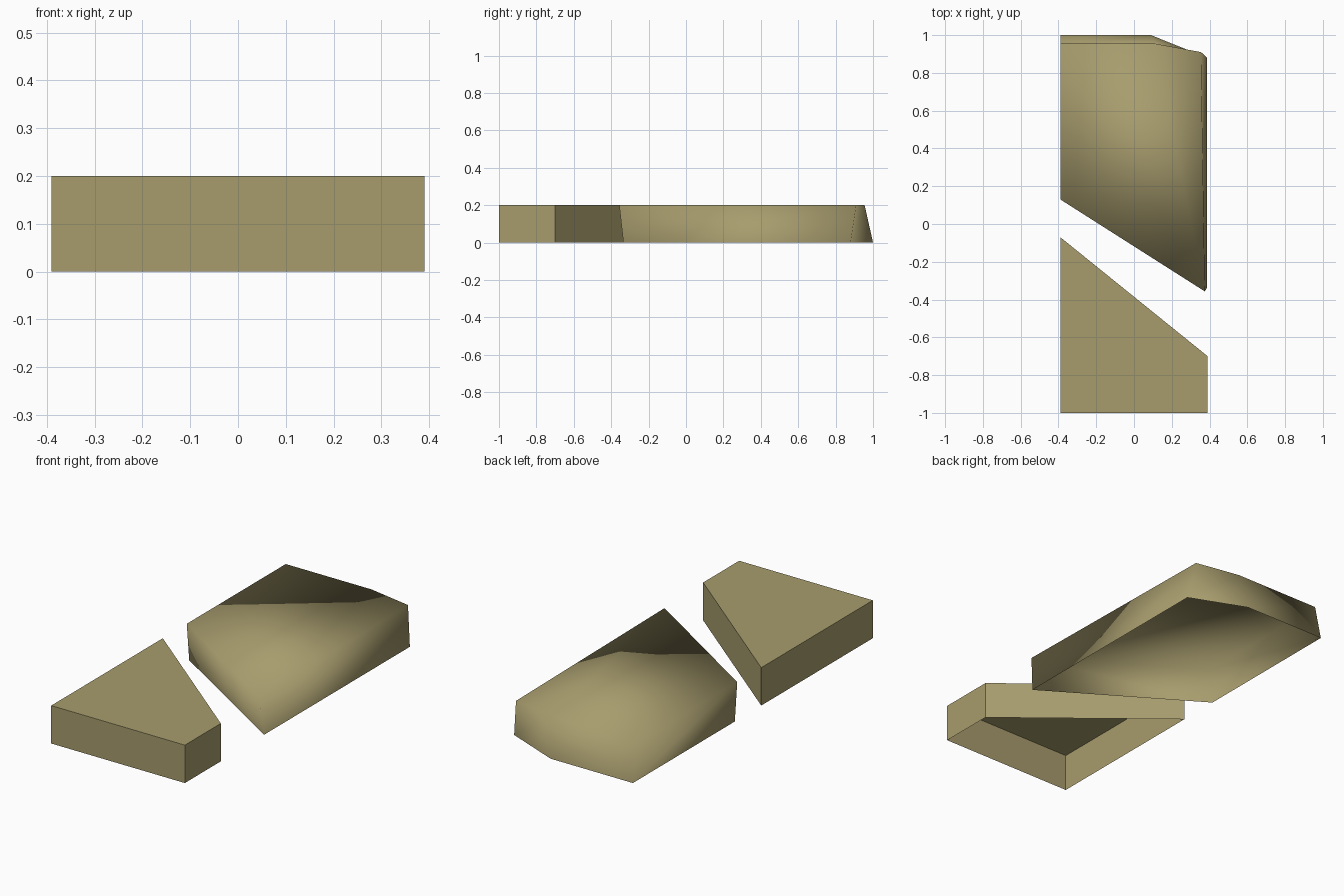
import bpy
import bmesh

if "Cube" in bpy.data.objects:
    bpy.data.objects.remove(bpy.data.objects["Cube"])

HEIGHT = 0.2

# Single khaki colour
khaki = bpy.data.materials.new("khaki")
khaki.diffuse_color = (0.39, 0.335, 0.155, 1.0)
khaki.use_nodes = True
khaki.node_tree.nodes["Principled BSDF"].inputs["Base Color"].default_value = khaki.diffuse_color


def open_block(name, bottom, top, smooth):
    """Shell with side walls and a roof, open underneath (outlines counter-clockwise)."""
    bm = bmesh.new()
    low = [bm.verts.new((x, y, 0.0)) for x, y in bottom]
    high = [bm.verts.new((x, y, HEIGHT)) for x, y in top]
    n = len(low)
    for i in range(n):
        j = (i + 1) % n
        bm.faces.new((low[i], low[j], high[j], high[i]))
    bm.faces.new(high)
    for f in bm.faces:
        f.smooth = smooth
    mesh = bpy.data.meshes.new(name)
    bm.to_mesh(mesh)
    bm.free()
    mesh.materials.append(khaki)
    obj = bpy.data.objects.new(name, mesh)
    bpy.context.collection.objects.link(obj)
    return obj


# Front wedge: straight vertical walls, flat faces
wedge = [(-0.39, -1.0), (0.39, -1.0), (0.39, -0.70), (-0.39, -0.07)]
open_block("front_wedge_block", wedge, wedge, False)

# Rear slab: leaning walls, smooth shaded across its edges
slab_bottom = [(-0.39, 0.15), (0.387, -0.335), (0.387, 0.88), (0.09, 1.0), (-0.39, 1.0)]
slab_top = [(-0.39, 0.13), (0.375, -0.357), (0.355, 0.91), (0.11, 0.955), (-0.39, 0.955)]
open_block("rear_slab_block", slab_bottom, slab_top, True)
